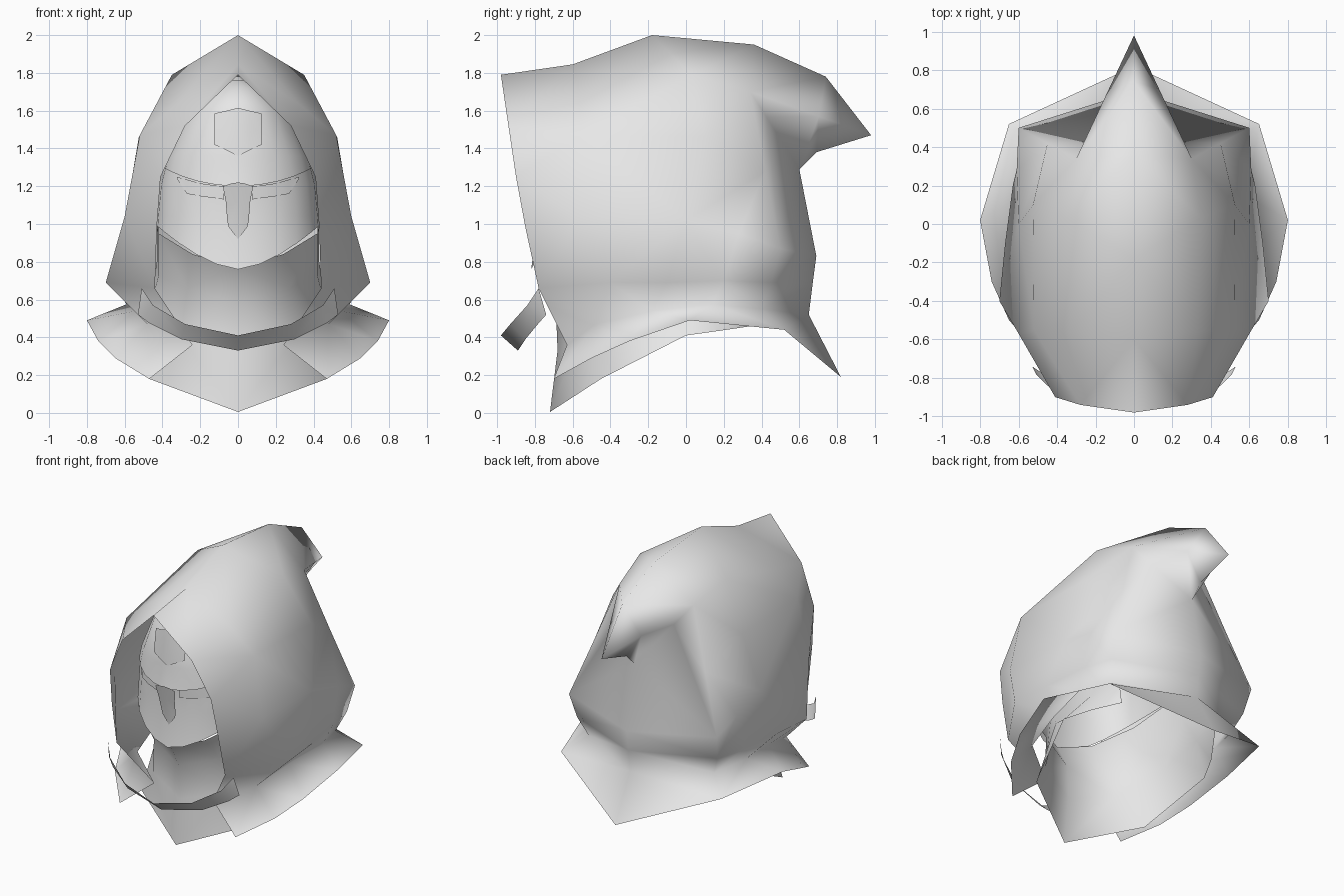
import bpy, bmesh, math

cloth = bpy.data.materials.new("pale_grey")
cloth.diffuse_color = (0.8, 0.8, 0.8, 1)


def grid(name, cols):
    """Skin a half grid of points (columns run front to back) and mirror it across x = 0."""
    bm = bmesh.new()
    for s in (1, -1):
        vs = [[bm.verts.new((s * x, y, z)) for x, y, z in c] for c in cols]
        for a, b in zip(vs, vs[1:]):
            for j in range(len(a) - 1):
                p, q, r, t = a[j], a[j + 1], b[j + 1], b[j]
                # split each quad along its shorter diagonal
                if (q.co - t.co).length <= (p.co - r.co).length:
                    tris = [[p, q, t], [q, r, t]]
                else:
                    tris = [[p, q, r], [p, r, t]]
                for f in tris:
                    bm.faces.new(f if s > 0 else f[::-1])
    bmesh.ops.remove_doubles(bm, verts=bm.verts[:], dist=0.0005)
    me = bpy.data.meshes.new(name)
    bm.to_mesh(me)
    bm.free()
    me.materials.append(cloth)
    for p in me.polygons:
        p.use_smooth = True
    ob = bpy.data.objects.new(name, me)
    bpy.context.collection.objects.link(ob)
    return ob


# Hood with pointed tail, pinched neck and flared collar: ridge -> hem per column
grid("hood_and_collar", [
    [(0, -.98, 1.79), (.28, -.94, 1.52), (.41, -.90, 1.25), (.43, -.85, .98),
     (.44, -.78, .66), (.24, -.63, .36), (.47, -.70, .18)],
    [(0, -.60, 1.845), (.33, -.56, 1.63), (.52, -.55, 1.47), (.60, -.57, 1.04),
     (.70, -.40, .69), (.48, -.48, .47), (.65, -.50, .29)],
    [(0, -.18, 2.0), (.35, .03, 1.79), (.525, .10, 1.46), (.60, .0, 1.02),
     (.67, -.10, .69), (.54, -.18, .54), (.74, -.30, .38)],
    [(0, .36, 1.95), (.30, .34, 1.70), (.45, .42, 1.28), (.61, .28, .95),
     (.63, .20, .70), (.59, .14, .575), (.80, .02, .49)],
    [(0, .74, 1.78), (.13, .703, 1.57), (.20, .427, 1.565), (.60, .50, .87),
     (.57, .45, .69), (.51, .40, .55), (.65, .52, .44)],
    [(0, .98, 1.47), (0, .69, 1.38), (0, .60, 1.29), (0, .69, .83),
     (0, .67, .68), (0, .65, .52), (0, .82, .19)],
])

# Bib: overhang beneath the chin, throat crease, then flare to a pointed hem
grid("neck_bib", [
    [(0, -.79, .77), (0, -.69, .58), (0, -.68, .33), (0, -.72, .005)],
    [(.24, -.73, .84), (.27, -.59, .66), (.30, -.56, .40), (.47, -.45, .18)],
    [(.42, -.50, .95), (.42, -.35, .73), (.47, -.25, .54), (.61, 0, .41)],
    [(.43, -.05, 1.0), (.43, .0, .80), (.46, .10, .60), (.52, .18, .435)],
    [(.42, .30, 1.0), (.43, .33, .80), (.42, .35, .60), (.40, .35, .46)],
])

# Helmet: half widths and face depth per height
PROFILE = [(1.78, .02, -.50), (1.73, .15, -.66), (1.61, .27, -.77), (1.36, .38, -.79),
           (1.21, .42, -.785), (1.0, .44, -.78), (.7, .44, -.83)]
YC = -.35


def section(z):
    for (z0, w0, f0), (z1, w1, f1) in zip(PROFILE, PROFILE[1:]):
        if z >= z1:
            t = (z0 - z) / (z0 - z1)
            return w0 + (w1 - w0) * t, f0 + (f1 - f0) * t
    return PROFILE[-1][1:]


def face_y(x, z, off=0.0):
    w, f = section(z)
    c = math.sqrt(max(0, 1 - (x / w) ** 2)) ** .7
    return YC + (f - YC) * c - off


cols, dome = [], []
for a in (0, 15, 30, 45, 60, 75, 90):
    s = math.sin(math.radians(a))

    def column(heights, offs):
        return [(section(z)[0] * s, face_y(section(z)[0] * s, z, o), z)
                for z, o in zip(heights, offs)]

    cols.append(column([1.78, 1.73, 1.61, 1.36, 1.21, 1.04, .76 + .24 * s ** 1.6], [0] * 7))
    dome.append(column([1.76, 1.72, 1.61, 1.36, 1.20 + .10 * s * s],
                       [.02, .02, .02, .025, .06 - .04 * s]))
cols.append([(x * .98, .05, z) for x, y, z in cols[-1]])
grid("helmet", cols)
grid("brow_dome", dome)


def strip(name, pairs, off, lean=0.0):
    """Thin plate lying on the helmet, from columns of (x, z) edge points."""
    return grid(name, [[(x, face_y(x, z, off + lean * (z - .92)), z) for x, z in p]
                       for p in pairs])


# Nose guard, eye slits and forehead gem
strip("nose_guard", [[(0, 1.22), (0, 1.12), (0, .92)],
                     [(.035, 1.215), (.055, 1.10), (.05, .985)],
                     [(.08, 1.20), (.065, 1.12), (.057, 1.02)]], .008, .2)
strip("eye_slits", [[(.075, 1.20), (.075, 1.13)], [(.13, 1.205), (.13, 1.138)],
                    [(.20, 1.215), (.20, 1.147)], [(.27, 1.235), (.27, 1.16)],
                    [(.325, 1.25), (.32, 1.235)]], .008)
strip("forehead_gem", [[(0, 1.615), (0, 1.485), (0, 1.36)],
                       [(.06, 1.60), (.06, 1.485), (.06, 1.39)],
                       [(.125, 1.585), (.125, 1.50), (.125, 1.42)]], .032)

# Chin strap hanging across the opening
grid("front_strap", [
    [(0, -.98, .41), (0, -.89, .33)],
    [(.28, -.93, .47), (.30, -.85, .39)],
    [(.45, -.84, .57), (.47, -.78, .475)],
    [(.51, -.78, .66), (.53, -.74, .52)],
])
